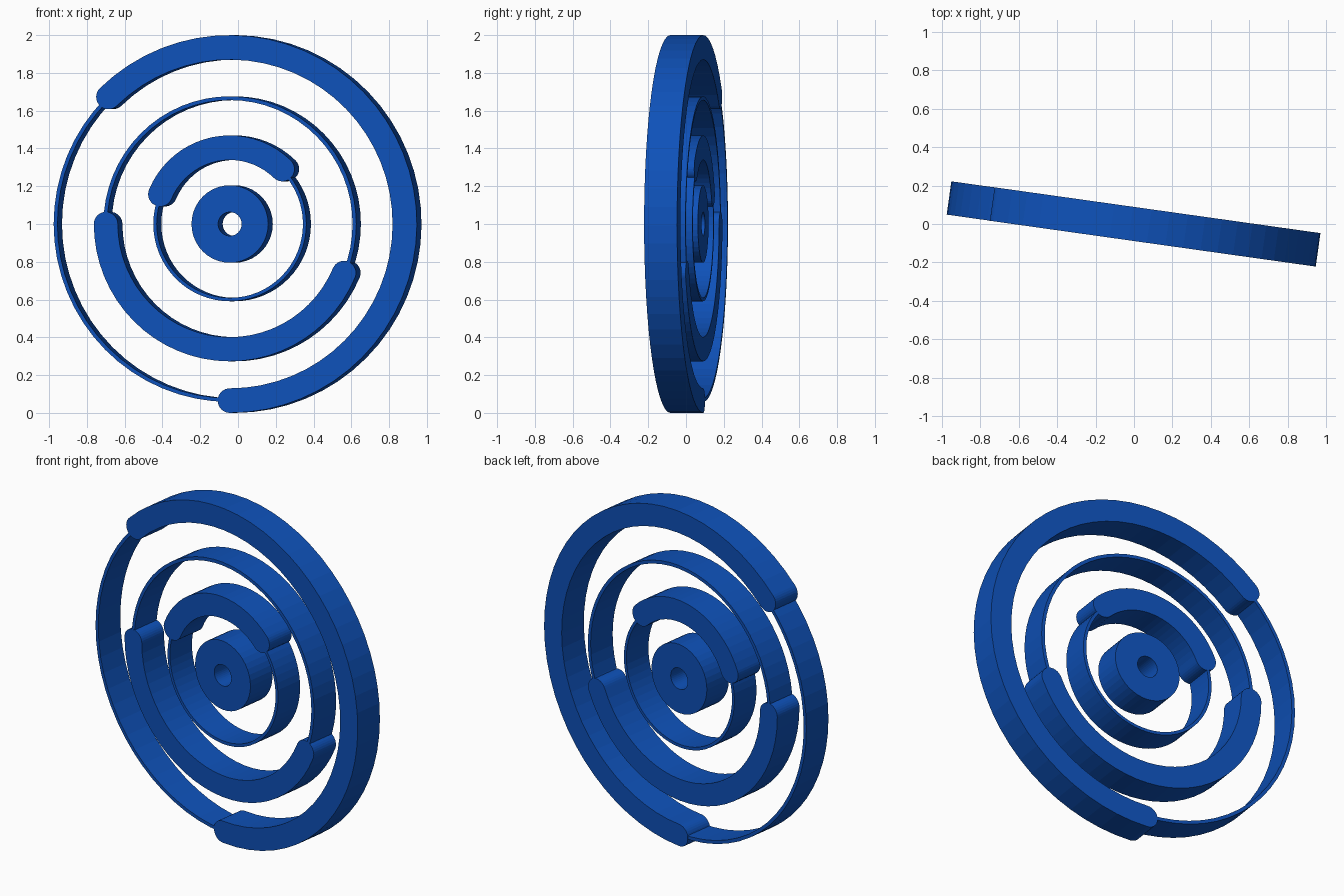
import bpy, bmesh, math
from mathutils import Matrix

if "Cube" in bpy.data.objects:
    bpy.data.objects.remove(bpy.data.objects["Cube"])

DEPTH = 0.175
TILT = Matrix.Translation((-0.031, 0.0045, 1.0)) @ Matrix.Rotation(math.radians(-8), 4, 'Z')

blue = bpy.data.materials.new("royal blue")
blue.diffuse_color = (0.0045, 0.083, 0.485, 1)
blue.use_nodes = True
blue.node_tree.nodes["Principled BSDF"].inputs["Base Color"].default_value = blue.diffuse_color


def make(name, bm):
    bmesh.ops.recalc_face_normals(bm, faces=bm.faces)
    me = bpy.data.meshes.new(name)
    bm.to_mesh(me)
    bm.free()
    ob = bpy.data.objects.new(name, me)
    me.materials.append(blue)
    ob.matrix_world = TILT
    bpy.context.collection.objects.link(ob)
    return ob


def polar(r, a):
    return r * math.cos(a), r * math.sin(a)


def ring(name, r_in, r_out, n=64):
    """Full ring with a rectangular section, axis along y."""
    bm = bmesh.new()
    h = DEPTH / 2
    loops = []
    for i in range(n):
        a = 2 * math.pi * i / n
        loop = []
        for r, y in ((r_in, -h), (r_out, -h), (r_out, h), (r_in, h)):
            x, z = polar(r, a)
            loop.append(bm.verts.new((x, y, z)))
        loops.append(loop)
    for i in range(n):
        p, q = loops[i], loops[(i + 1) % n]
        for k in range(4):
            bm.faces.new((p[k], p[(k + 1) % 4], q[(k + 1) % 4], q[k]))
    return make(name, bm)


def arc(name, r, half, start, end, caps=8):
    """Thick arc with round ends, made from pairs of points across its width."""
    a0, a1 = math.radians(start), math.radians(end)
    pairs = []

    def cap(a, sign):
        out = []
        cx, cz = polar(r, a)
        for i in range(caps):
            t = math.pi / 2 * i / caps
            w, d = half * math.cos(t), sign * half * math.sin(t)
            tx, tz = -math.sin(a) * d, math.cos(a) * d
            rx, rz = polar(w, a)
            out.append(((cx + tx - rx, cz + tz - rz), (cx + tx + rx, cz + tz + rz)))
        return out

    steps = max(8, round((end - start) / 5.625))
    pairs += cap(a0, -1)[::-1]
    for i in range(1, steps):
        a = a0 + (a1 - a0) * i / steps
        pairs.append((polar(r - half, a), polar(r + half, a)))
    pairs += cap(a1, 1)

    bm = bmesh.new()
    h = DEPTH / 2 + 0.0005
    sec = []
    for (xi, zi), (xo, zo) in pairs:
        sec.append([bm.verts.new(v) for v in
                    ((xi, -h, zi), (xo, -h, zo), (xo, h, zo), (xi, h, zi))])
    for p, q in zip(sec, sec[1:]):
        for k in range(4):
            bm.faces.new((p[k], p[(k + 1) % 4], q[(k + 1) % 4], q[k]))
    bm.faces.new(sec[0])
    bm.faces.new(sec[-1])
    return make(name, bm)


# Hub with a through hole
ring("hub", 0.063, 0.205, 40)

# Thin full rings
ring("inner_thin_ring", 0.391, 0.409)
ring("middle_thin_ring", 0.656, 0.676)
ring("outer_thin_ring", 0.922, 0.942)

# Thick round-ended arcs riding on the rings
arc("inner_thick_arc", 0.404, 0.065, 46, 157)
arc("middle_thick_arc", 0.663, 0.064, 180, 337)
arc("outer_thick_arc", 0.935, 0.065, -90, 134)
